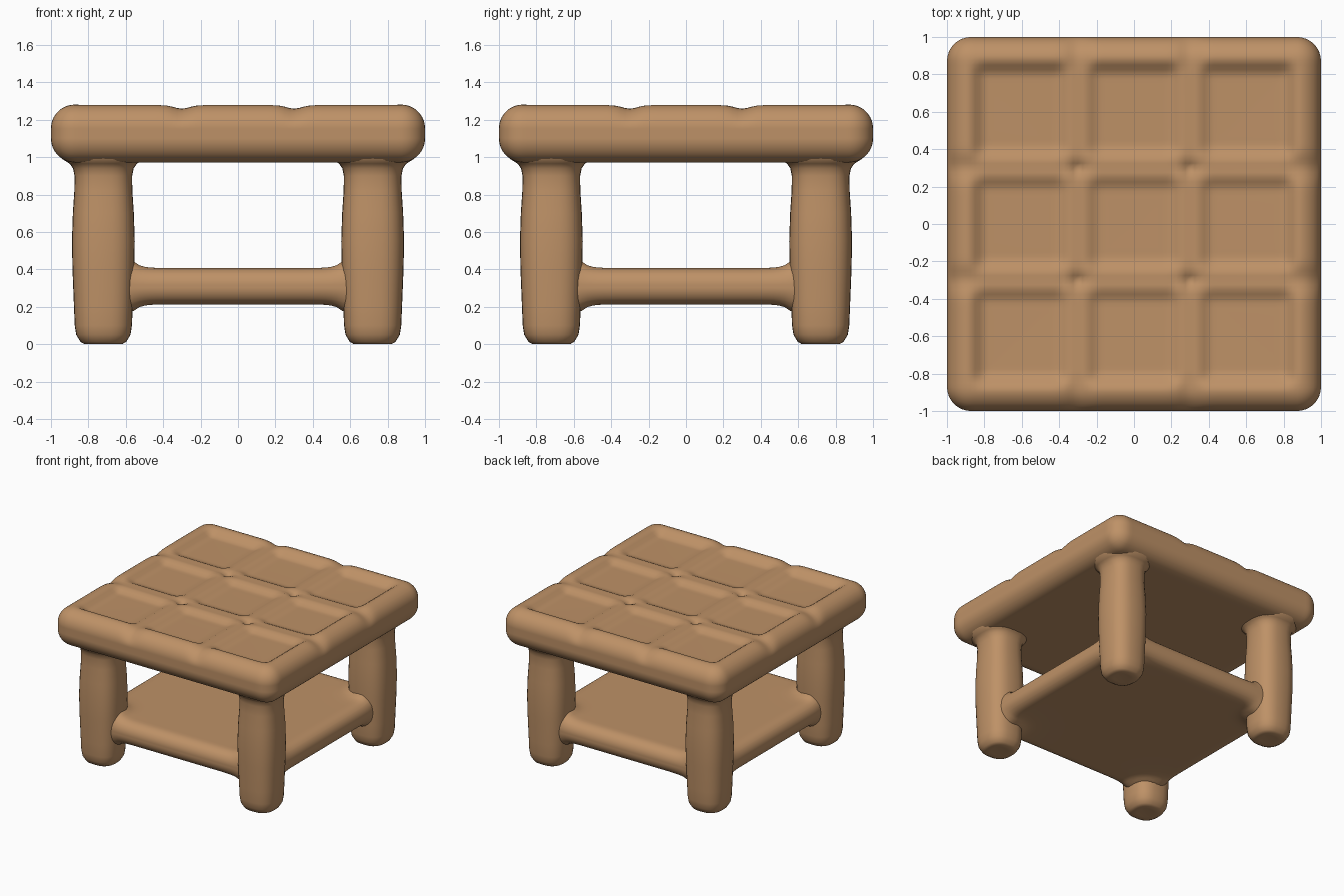
import bpy, bmesh, math
from mathutils import Vector

if "Cube" in bpy.data.objects:
    bpy.data.objects.remove(bpy.data.objects["Cube"])

tan = bpy.data.materials.new("tan leather")
tan.diffuse_color = (0.515, 0.285, 0.135, 1)
tan.use_nodes = True
tan.node_tree.nodes["Principled BSDF"].inputs["Base Color"].default_value = tan.diffuse_color

LEG = 0.72  # leg centre offset


def finish(bm, name):
    bmesh.ops.recalc_face_normals(bm, faces=bm.faces)
    mesh = bpy.data.meshes.new(name)
    bm.to_mesh(mesh)
    bm.free()
    mesh.materials.append(tan)
    mesh.polygons.foreach_set("use_smooth", [True] * len(mesh.polygons))
    ob = bpy.data.objects.new(name, mesh)
    bpy.context.collection.objects.link(ob)
    return ob


def rounded_slab(name, half, zc, r, cuts, shape):
    """Gridded rounded box; shape(p) nudges each point."""
    bm = bmesh.new()
    bmesh.ops.create_cube(bm, size=2)
    bmesh.ops.subdivide_edges(bm, edges=bm.edges[:], cuts=cuts, use_grid_fill=True)
    for v in bm.verts:
        p = Vector([c * h for c, h in zip(v.co, half)])
        inner = Vector([max(-(h - r), min(h - r, c)) for c, h in zip(p, half)])
        p = inner + (p - inner).normalized() * r
        v.co = shape(p) + Vector((0, 0, zc))
    return finish(bm, name)


def smooth(t):
    t = max(0.0, min(1.0, t))
    return t * t * (3 - 2 * t)


def dish(c):
    """0 on the rim and ridges, 1 on the floor of a cell."""
    a = abs(c)
    edge = 0.28 - a if a < 0.3 else min(a - 0.32, 0.89 - a)
    return smooth(edge / 0.1)


def crease(c):
    return math.exp(-((abs(c) - 0.3) / 0.06) ** 2)


def tuft(p):
    weight = smooth(p.z / 0.13)
    d = 0.05 * dish(p.x) * dish(p.y)
    d += 0.022 * max(crease(p.x), crease(p.y))
    r2 = (abs(p.x) - 0.3) ** 2 + (abs(p.y) - 0.3) ** 2
    d += 0.035 * math.exp(-r2 / 0.03 ** 2)
    # middle sits slightly lower than the corners
    d += 0.008 * (1 - max(abs(p.x), abs(p.y)) ** 2)
    return Vector((p.x, p.y, p.z - d * weight))


def shelf_fillet(p):
    dist = math.hypot(abs(p.x) - LEG, abs(p.y) - LEG)
    swell = 1 + 0.4 * math.exp(-max(0, dist - 0.16) / 0.035)
    return Vector((p.x, p.y, p.z * swell))


# Tufted cushion top and lower shelf
rounded_slab("seat", (1.0, 1.0, 0.156), 1.127, 0.13, 79, tuft)
rounded_slab("lower_shelf", (0.82, 0.82, 0.097), 0.31, 0.09, 55, shelf_fillet)

# Plump legs: (height, half width), flaring into the seat
PROFILE = [(0.005, 0.06), (0.0, 0.1), (0.012, 0.122), (0.05, 0.145), (0.1, 0.153),
           (0.2, 0.157), (0.4, 0.165), (0.55, 0.168), (0.7, 0.163), (0.82, 0.155),
           (0.9, 0.154), (0.94, 0.162), (0.965, 0.18), (0.99, 0.22), (1.03, 0.22)]


def leg(name, sx, sy, sides=32, power=2.6):
    bm = bmesh.new()
    rings = []
    for z, h in PROFILE:
        ring = []
        for i in range(sides):
            a = 2 * math.pi * i / sides
            c, s = math.cos(a), math.sin(a)
            x = math.copysign(abs(c) ** (2 / power), c) * h
            y = math.copysign(abs(s) ** (2 / power), s) * h
            ring.append(bm.verts.new((sx * LEG + x, sy * LEG + y, z)))
        rings.append(ring)
    for lo, hi in zip(rings, rings[1:]):
        for i in range(sides):
            j = (i + 1) % sides
            bm.faces.new((lo[i], lo[j], hi[j], hi[i]))
    bm.faces.new(rings[0])
    bm.faces.new(rings[-1])
    return finish(bm, name)


for sy, fb in ((-1, "front"), (1, "back")):
    for sx, lr in ((-1, "left"), (1, "right")):
        leg(f"{fb}_{lr}_leg", sx, sy)
